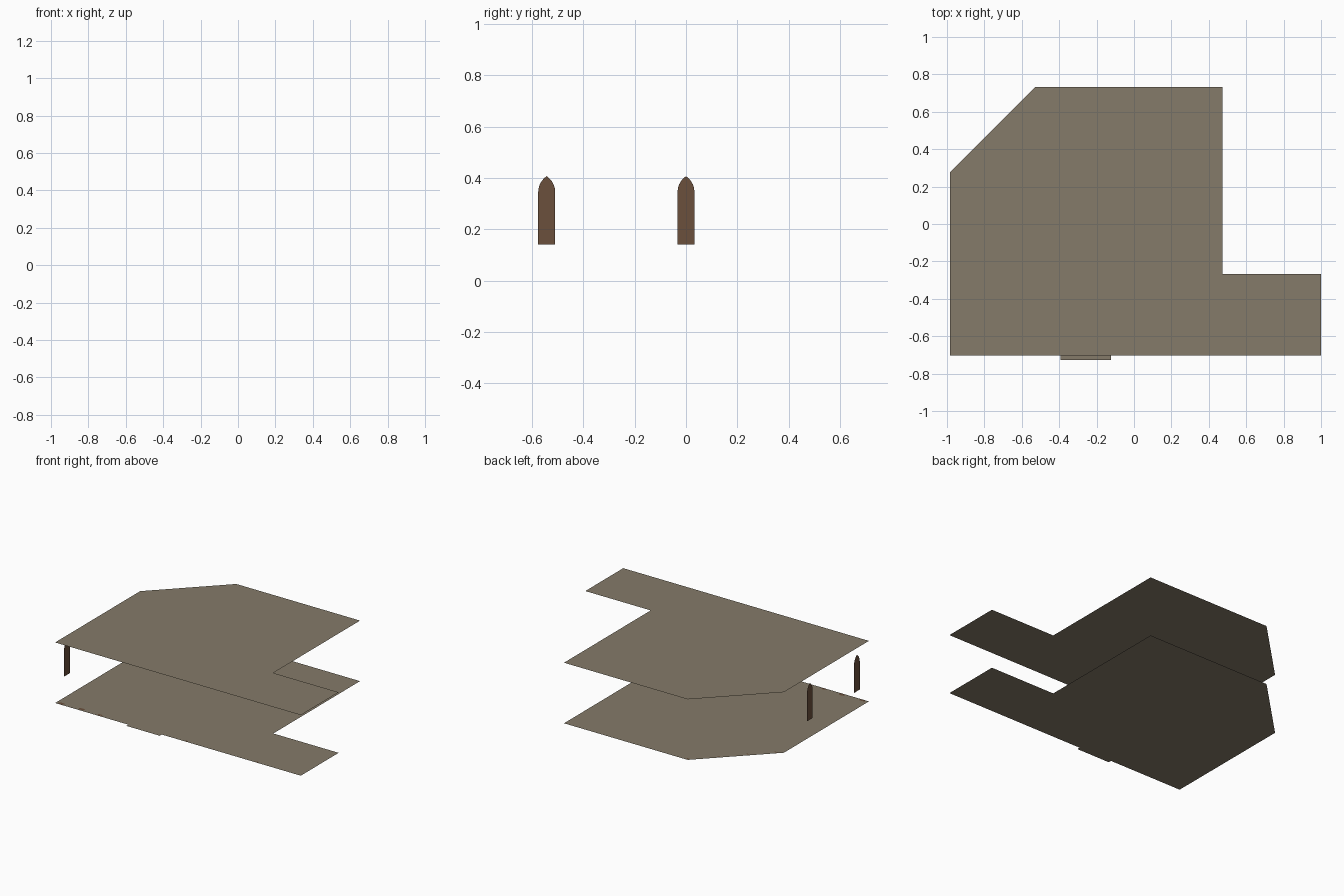
import bpy, bmesh, math

if "Cube" in bpy.data.objects:
    bpy.data.objects.remove(bpy.data.objects["Cube"])

def material(name, rgb):
    m = bpy.data.materials.new(name)
    m.diffuse_color = (*rgb, 1)
    m.use_nodes = True
    m.node_tree.nodes["Principled BSDF"].inputs["Base Color"].default_value = m.diffuse_color
    return m

stone = material("taupe stone", (0.235, 0.197, 0.142))
wood = material("dark brown wood", (0.147, 0.080, 0.045))

def sheet(name, points, mat):
    """One flat face through the given outline."""
    bm = bmesh.new()
    bm.faces.new([bm.verts.new(p) for p in points])
    me = bpy.data.meshes.new(name)
    bm.to_mesh(me)
    bm.free()
    me.materials.append(mat)
    ob = bpy.data.objects.new(name, me)
    bpy.context.collection.objects.link(ob)
    return ob

# Shared floor plan: L shape with one cut corner
PLAN = [(-0.984, -0.704), (1.0, -0.704), (1.0, -0.267), (0.472, -0.267),
        (0.472, 0.733), (-0.527, 0.733), (-0.984, 0.276)]
HEIGHT = 0.442

sheet("floor", [(x, y, 0) for x, y in PLAN], stone)
sheet("ceiling", [(x, y, HEIGHT) for x, y in PLAN], stone)

# Door sill in front of the floor edge
sheet("door_sill", [(-0.392, -0.727, 0), (-0.122, -0.727, 0),
                    (-0.122, -0.704, 0), (-0.392, -0.704, 0)], stone)

# Pointed-arch window panels on the left side
def arch(half, bottom, spring, top, steps=5):
    rise = top - spring
    r = (half ** 2 + rise ** 2) / (2 * half)
    end = math.asin(rise / r)
    right = [(half - r + r * math.cos(end * i / steps),
              spring + r * math.sin(end * i / steps)) for i in range(steps)]
    left = [(-u, v) for u, v in reversed(right)]
    return [(half, bottom)] + right + [(0, top)] + left + [(-half, bottom)]

for label, cy in (("front", -0.543), ("middle", 0.0)):
    sheet("window_" + label,
          [(-1.0, cy + u, v) for u, v in arch(0.033, 0.14, 0.345, 0.407)], wood)

# Small wooden marks showing along the floor edge
marks = [(-0.94, -0.69, 0.025), (-0.78, -0.685, 0.025), (-0.63, -0.69, 0.02),
         (0.07, -0.696, 0.012), (0.64, -0.696, 0.012)]
marks += [(-0.52 - 0.44 * t, 0.72 - 0.44 * t, 0.012) for t in (0, 0.33, 0.65, 0.95)]
for n, (x, y, r) in enumerate(marks):
    sheet(f"floor_mark_{n + 1}",
          [(x + r * math.cos(a * math.pi / 4), y + 0.5 * r * math.sin(a * math.pi / 4), 0.002)
           for a in range(8)], wood)
